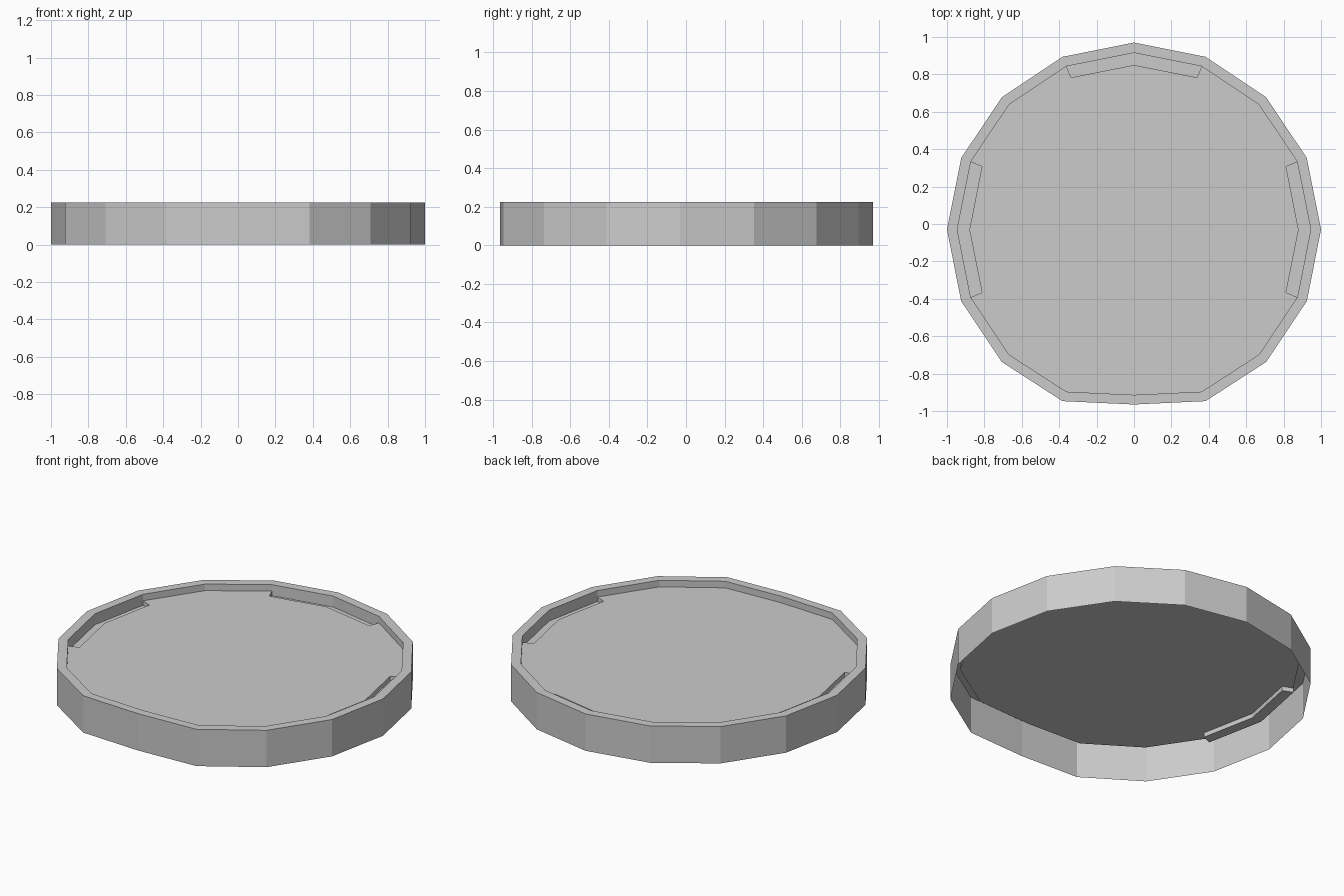
import bpy, bmesh
from math import sin, cos, tau

if "Cube" in bpy.data.objects:
    bpy.data.objects.remove(bpy.data.objects["Cube"])

SIDES, CY = 16, -0.03                    # circle centre, shifted by the flattened front
TOP, FLOOR, POCKET = 0.225, 0.185, 0.158
R_IN, R_POCKET = 0.945, 0.88
FLAT = {11: -0.917, 12: -0.935, 13: -0.917}   # flattened front corners
POCKET_SIDES = {15, 0, 3, 4, 7, 8}            # right, back and left, two sides each

bm = bmesh.new()


def ring(r, z):
    return [bm.verts.new((r * cos(tau * i / SIDES),
                          r * FLAT.get(i, sin(tau * i / SIDES)) + CY, z))
            for i in range(SIDES)]


def quad(a, b, i, j):
    bm.faces.new((a[i], a[j], b[j], b[i]))


base, outer, inner = ring(1, 0), ring(1, TOP), ring(R_IN, TOP)
edge, lip = ring(R_IN, FLOOR), ring(R_POCKET, FLOOR)
pocket_out, pocket_in = ring(R_IN, POCKET), ring(R_POCKET, POCKET)

floor = []
for i in range(SIDES):
    j = (i + 1) % SIDES
    # outer wall, rim and inner wall
    quad(base, outer, i, j)
    quad(outer, inner, i, j)
    quad(inner, edge, i, j)
    here, before = i in POCKET_SIDES, (i - 1) % SIDES in POCKET_SIDES
    if here:
        # sunken pocket along the rim
        quad(edge, pocket_out, i, j)
        quad(pocket_out, pocket_in, i, j)
        quad(pocket_in, lip, i, j)
    if here != before:
        # pocket end wall, and the notch in the floor outline
        end = (edge[i], lip[i], lip[i].link_faces and pocket_in[i] or pocket_in[i], pocket_out[i])
        bm.faces.new(end if here else end[::-1])
        floor += [edge[i], lip[i]] if here else [lip[i], edge[i]]
    else:
        floor.append(lip[i] if here else edge[i])

# raised floor panel
bm.faces.new(floor)
loose = [v for v in bm.verts if not v.link_faces]
bmesh.ops.delete(bm, geom=loose, context='VERTS')
bmesh.ops.recalc_face_normals(bm, faces=bm.faces)

# orient the open shell so the floor faces up
bm.faces.ensure_lookup_table()
big = max(bm.faces, key=lambda f: f.calc_area())
if big.normal.z < 0:
    bmesh.ops.reverse_faces(bm, faces=bm.faces)

mesh = bpy.data.meshes.new("round_tray")
bm.to_mesh(mesh)
bm.free()
bpy.context.collection.objects.link(bpy.data.objects.new("round_tray", mesh))
